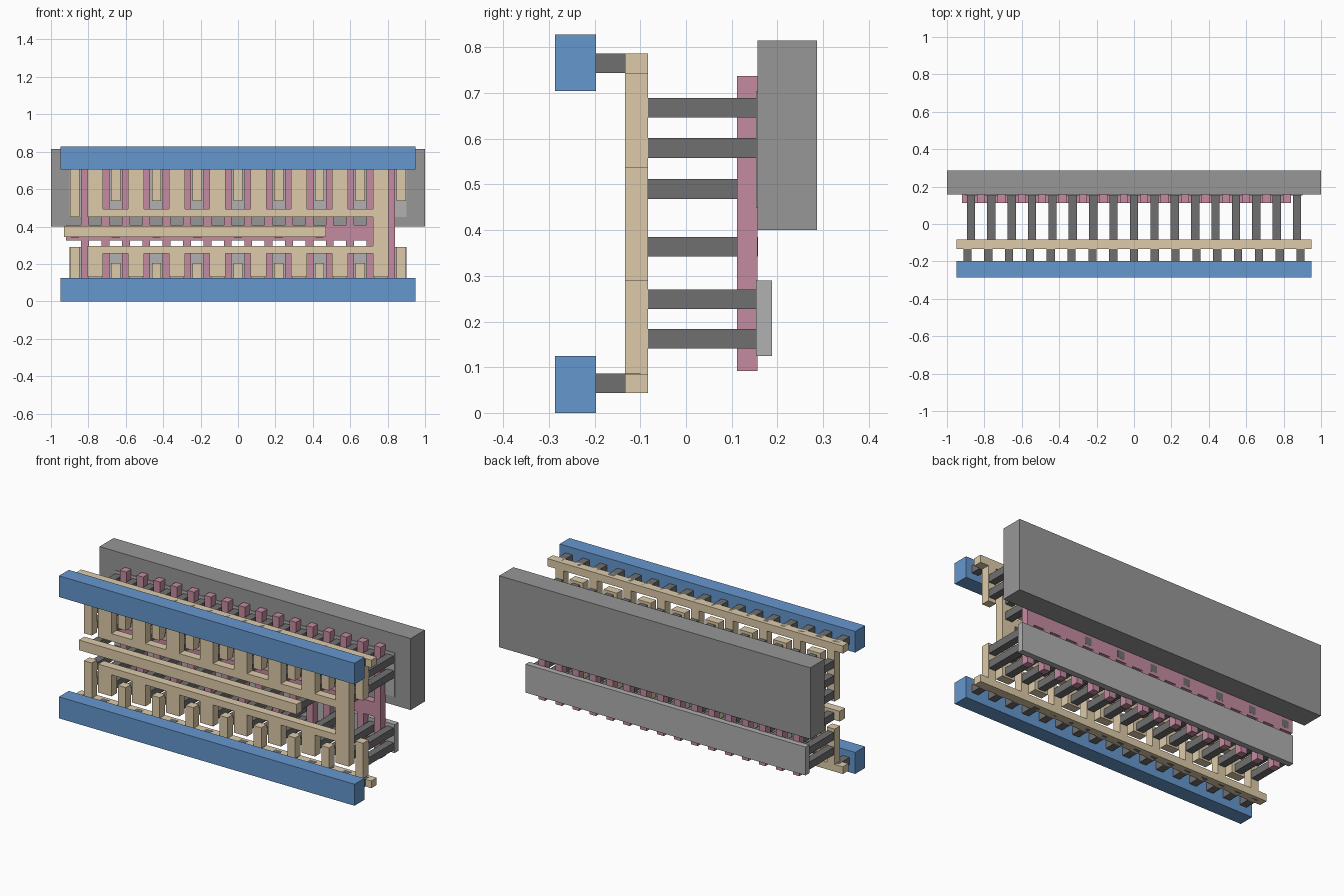
import bpy, bmesh

if "Cube" in bpy.data.objects:
    bpy.data.objects.remove(bpy.data.objects["Cube"])

PITCH = 0.109
COLS = [(i - 8) * PITCH for i in range(17)]
OUTER, INNER = COLS[0::2], COLS[1::2]      # rail columns / output columns


def material(name, rgb):
    m = bpy.data.materials.new(name)
    m.diffuse_color = (*rgb, 1)
    m.use_nodes = True
    m.node_tree.nodes["Principled BSDF"].inputs["Base Color"].default_value = m.diffuse_color
    return m


BLUE = material("blue", (0.13, 0.31, 0.62))
TAN = material("tan", (0.73, 0.60, 0.40))
PINK = material("pink", (0.55, 0.26, 0.35))
DARK = material("dark_grey", (0.16, 0.16, 0.16))
MID = material("mid_grey", (0.31, 0.31, 0.31))
LIGHT = material("light_grey", (0.44, 0.44, 0.44))


def finish(name, bm, mat):
    bmesh.ops.recalc_face_normals(bm, faces=bm.faces[:])
    me = bpy.data.meshes.new(name)
    bm.to_mesh(me)
    bm.free()
    me.materials.append(mat)
    ob = bpy.data.objects.new(name, me)
    bpy.context.collection.objects.link(ob)
    return ob


def boxes(name, items, mat):
    """Each item is (x0, x1, y0, y1, z0, z1)."""
    bm = bmesh.new()
    for x0, x1, y0, y1, z0, z1 in items:
        vs = bmesh.ops.create_cube(bm, size=1)["verts"]
        for v in vs:
            v.co = (x0 + (v.co.x + 0.5) * (x1 - x0),
                    y0 + (v.co.y + 0.5) * (y1 - y0),
                    z0 + (v.co.z + 0.5) * (z1 - z0))
    return finish(name, bm, mat)


def plate(name, outline, y0, y1, mat):
    """Extrude an x-z outline along y."""
    pts = []
    for p in outline:
        if not pts or (abs(p[0] - pts[-1][0]) + abs(p[1] - pts[-1][1])) > 1e-5:
            pts.append(p)
    bm = bmesh.new()
    face = bm.faces.new([bm.verts.new((x, y0, z)) for x, z in pts])
    new = bmesh.ops.extrude_face_region(bm, geom=[face])["geom"]
    bmesh.ops.translate(bm, vec=(0, y1 - y0, 0),
                        verts=[g for g in new if isinstance(g, bmesh.types.BMVert)])
    return finish(name, bm, mat)


def teeth(centres, width, base, tips):
    """Left-to-right toothed edge."""
    pts = []
    for c, tip in zip(centres, tips):
        a, b = c - width / 2, c + width / 2
        pts += [(a, base), (a, tip), (b, tip), (b, base)]
    return pts


# Power bars
for name, z0, z1 in (("lower_power_bar", 0, 0.125), ("upper_power_bar", 0.705, 0.828)):
    boxes(name, [(-0.95, 0.95, -0.287, -0.197, z0, z1)], BLUE)

# Well block and the two active strips
boxes("well_block", [(-1, 1, 0.157, 0.287, 0.40, 0.815)], MID)
boxes("upper_active_strip", [(-0.9, 0.9, 0.153, 0.188, 0.45, 0.705)], LIGHT)
boxes("lower_active_strip", [(-0.9, 0.9, 0.153, 0.188, 0.125, 0.29)], LIGHT)

# Gate comb: cross bar with fingers both ways
gates = [(i - 7.5) * PITCH for i in range(16)]
plate("gate_comb",
      [(-0.92, 0.325), (-0.92, 0.408)] + teeth(gates, 0.042, 0.408, [0.738] * 16)
      + teeth(gates, 0.042, 0.325, [0.092] * 16)[::-1], 0.112, 0.157, PINK)

# Metal layer
M0, M1 = -0.133, -0.083
plate("upper_rail_comb",
      [(-0.95, 0.743), (-0.95, 0.787), (0.95, 0.787), (0.95, 0.743)]
      + teeth(OUTER, 0.05, 0.743, [0.45] + [0.537] * 8)[::-1], M0, M1, TAN)
plate("lower_rail_comb",
      [(0.95, 0.085), (0.95, 0.043), (-0.95, 0.043), (-0.95, 0.085)]
      + teeth(OUTER, 0.05, 0.085, [0.29] + [0.205] * 7 + [0.29]), M0, M1, TAN)
W = 0.085
left, right = INNER[0] - W / 2, INNER[-1] - W / 2
plate("output_comb",
      teeth(INNER[:-1], W, 0.495, [0.705] * 7)
      + [(right, 0.495), (right, 0.705), (right + W, 0.705), (right + W, 0.13), (right, 0.13), (right, 0.255)]
      + teeth(INNER[:-1], W, 0.255, [0.13] * 7)[::-1]
      + [(left, 0.295), (right, 0.295), (right, 0.45), (left, 0.45)], M0, M1, TAN)
boxes("input_bar", [(-0.93, 0.47, M0, M1, 0.343, 0.402)], TAN)


# Contact posts
def post(x, y0, y1, z):
    return (x - 0.022, x + 0.022, y0, y1, z - 0.0215, z + 0.0215)


def posts(name, xz, y0, y1):
    boxes(name, [post(x, y0, y1, z) for x, z in xz], DARK)


posts("upper_contacts",
      [(x, z) for x in COLS for z in (0.58, 0.668)]
      + [(x, 0.49) for x in [COLS[0]] + INNER], M1, 0.155)
posts("lower_contacts",
      [(x, 0.162) for x in COLS]
      + [(x, 0.249) for x in [COLS[0], COLS[-1]] + INNER], M1, 0.155)
posts("gate_contacts", [(x, 0.3635) for x in OUTER[:7]], M1, 0.1575)
posts("rail_vias",
      [((i - 8) * 0.1113, z) for i in range(17) for z in (0.0645, 0.7655)], -0.197, -0.1)
